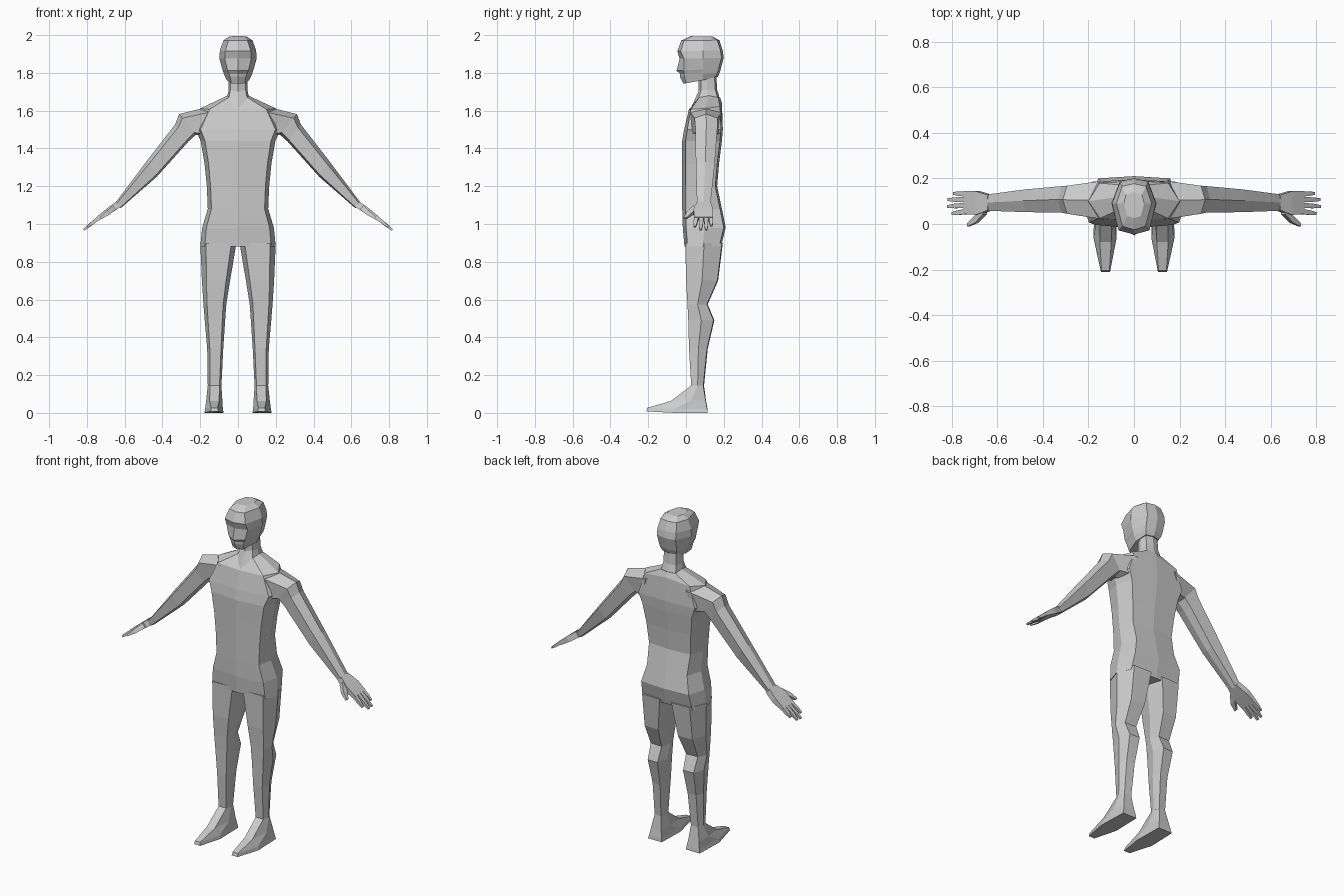
import bpy, bmesh
from mathutils import Vector


def loft(name, rings, mirror=False):
    """Skin a list of equal-length rings, cap both ends, optionally mirror in x."""
    bm = bmesh.new()
    rows = [[bm.verts.new(p) for p in ring] for ring in rings]
    n = len(rows[0])
    for a, b in zip(rows, rows[1:]):
        for i in range(n):
            j = (i + 1) % n
            bm.faces.new((a[i], a[j], b[j], b[i]))
    bm.faces.new(rows[0])
    bm.faces.new(rows[-1])
    bmesh.ops.recalc_face_normals(bm, faces=bm.faces)
    mesh = bpy.data.meshes.new(name)
    bm.to_mesh(mesh)
    bm.free()
    ob = bpy.data.objects.new(name, mesh)
    bpy.context.collection.objects.link(ob)
    if mirror:
        m = ob.modifiers.new("Mirror", 'MIRROR')
        m.use_clip = False
        m.use_mirror_merge = False
    return ob


def full(half):
    """Complete a half ring (front centre to back centre) to the other side."""
    return half + [(-x, y, z) for x, y, z in half[-2:0:-1]]


def body_ring(z, w, yf, yb, back=0.83, front=0.88):
    return full([(0, yf, z), (w * front, yf + 0.017, z), (w, (yf + yb) / 2, z),
                 (w * back, yb - 0.01, z), (0, yb, z)])


# torso
torso = [body_ring(*r) for r in (
    (0.88, 0.20, -0.008, 0.185), (0.98, 0.19, -0.017, 0.21), (1.08, 0.16, -0.02, 0.19),
    (1.20, 0.165, -0.02, 0.165), (1.32, 0.177, -0.02, 0.175), (1.44, 0.198, -0.02, 0.19),
    (1.50, 0.225, -0.01, 0.195))]
torso.append(full([(0, 0.015, 1.605), (0.15, 0.025, 1.607), (0.20, 0.10, 1.612),
                   (0.15, 0.18, 1.622), (0, 0.19, 1.64)]))
torso.append(full([(0, 0.035, 1.615), (0.05, 0.07, 1.67), (0.055, 0.12, 1.68),
                   (0.05, 0.17, 1.67), (0, 0.18, 1.67)]))
loft("torso", torso)

# neck
loft("neck", [
    full([(0, 0.02, 1.60), (0.05, 0.065, 1.66), (0.058, 0.115, 1.67), (0.05, 0.17, 1.66), (0, 0.18, 1.66)]),
    full([(0, 0.065, 1.70), (0.04, 0.08, 1.71), (0.05, 0.115, 1.71), (0.042, 0.155, 1.71), (0, 0.165, 1.71)]),
    full([(0, 0.065, 1.79), (0.04, 0.08, 1.79), (0.05, 0.115, 1.79), (0.04, 0.15, 1.79), (0, 0.16, 1.79)])])


# head: front centre y, front corner x/y, side x, back corner x, back y; front z, back z
def head_ring(yf, cx, cy, sx, bx, yb, zf, zb):
    return full([(0, yf, zf), (cx, cy, zf), (sx, 0.09, (zf + zb) / 2),
                 (bx, yb - 0.012, zb), (0, yb, zb)])


loft("head", [head_ring(*r) for r in (
    (-0.015, 0.035, 0.0, 0.06, 0.045, 0.168, 1.745, 1.778),
    (-0.033, 0.042, -0.008, 0.073, 0.055, 0.178, 1.780, 1.80),
    (-0.032, 0.046, -0.010, 0.077, 0.056, 0.181, 1.795, 1.808),
    (-0.050, 0.055, -0.012, 0.083, 0.058, 0.185, 1.812, 1.825),
    (-0.034, 0.070, -0.010, 0.099, 0.062, 0.20, 1.875, 1.88),
    (-0.046, 0.068, -0.028, 0.096, 0.062, 0.194, 1.915, 1.92),
    (-0.025, 0.050, -0.010, 0.077, 0.052, 0.177, 1.972, 1.973),
    (0.025, 0.030, 0.035, 0.045, 0.035, 0.14, 1.994, 1.993))])


# legs: inner x, outer x, front y, back y
def leg_ring(z, xi, xo, yf, yb):
    w, ym = xo - xi, (yf + yb) / 2
    return [(xi + w * 0.14, yf, z), (xo - w * 0.16, yf, z), (xo, ym, z),
            (xo - w * 0.22, yb - 0.004, z), (xi + w * 0.16, yb, z), (xi, ym, z)]


loft("leg", [leg_ring(*r) for r in (
    (0.90, 0.008, 0.20, -0.003, 0.195), (0.70, 0.042, 0.191, 0.0, 0.17),
    (0.575, 0.062, 0.183, 0.008, 0.115), (0.49, 0.068, 0.176, 0.012, 0.15),
    (0.34, 0.078, 0.163, 0.016, 0.115), (0.14, 0.088, 0.16, 0.028, 0.095))], True)

# feet
loft("foot", [
    leg_ring(0.145, 0.088, 0.16, 0.028, 0.095),
    [(0.10, -0.08, 0.063), (0.15, -0.08, 0.063), (0.168, 0.03, 0.07),
     (0.16, 0.105, 0.06), (0.09, 0.107, 0.06), (0.083, 0.03, 0.07)],
    [(0.108, -0.205, 0.027), (0.142, -0.205, 0.027), (0.174, -0.06, 0.02),
     (0.167, 0.112, 0.02), (0.083, 0.114, 0.02), (0.08, -0.06, 0.02)],
    [(0.105, -0.21, 0.008), (0.145, -0.21, 0.008), (0.178, -0.06, 0),
     (0.172, 0.115, 0), (0.08, 0.115, 0), (0.076, -0.06, 0)]], True)


# arms: outer (x, z), under (x, z), front y, back y
def arm_ring(ox, oz, ux, uz, yf, yb):
    o, u, ym = Vector((ox, 0, oz)), Vector((ux, 0, uz)), (yf + yb) / 2

    def at(t, y):
        p = o.lerp(u, t)
        return (p.x, y, p.z)
    return [at(0, ym), at(0.2, yb), at(0.9, yb - 0.012), at(1, ym), at(0.9, yf + 0.006), at(0.2, yf)]


loft("arm", [arm_ring(*r) for r in (
    (0.12, 1.63, 0.18, 1.46, 0.02, 0.19), (0.312, 1.582, 0.222, 1.473, 0.045, 0.168),
    (0.333, 1.527, 0.262, 1.437, 0.05, 0.166), (0.486, 1.33, 0.43, 1.25, 0.052, 0.152),
    (0.645, 1.118, 0.622, 1.083, 0.058, 0.13))], True)

# hands: flat sections following the slope of the forearm
SLOPE = Vector((0.78, 0, -0.62)).normalized()
NORMAL = Vector((-SLOPE.z, 0, SLOPE.x))


def flat_ring(x, y, z, hy, hn):
    c, w = Vector((x, y, z)), Vector((0, 1, 0))
    return [c + w * a * hy + NORMAL * b * hn for a, b in ((-1, -1), (1, -1), (1, 1), (-1, 1))]


loft("palm", [flat_ring(*r) for r in (
    (0.632, 0.094, 1.105, 0.034, 0.018), (0.685, 0.092, 1.068, 0.052, 0.017),
    (0.742, 0.094, 1.028, 0.050, 0.011))], True)

for name, y0, y1, tip in (("index_finger", 0.055, 0.046, 0.797), ("middle_finger", 0.082, 0.077, 0.817),
                          ("ring_finger", 0.107, 0.107, 0.815), ("little_finger", 0.132, 0.134, 0.790)):
    rings = []
    for t, hy, hn in ((0, 0.0115, 0.010), (0.6, 0.010, 0.0085), (1, 0.006, 0.005)):
        x = 0.732 + (tip - 0.732) * t
        rings.append(flat_ring(x, y0 + (y1 - y0) * t, 1.036 - (x - 0.732) * 0.79, hy, hn))
    loft(name, rings, True)

loft("thumb", [flat_ring(*r) for r in (
    (0.655, 0.062, 1.088, 0.020, 0.015), (0.690, 0.022, 1.058, 0.017, 0.012),
    (0.728, -0.004, 1.030, 0.008, 0.006))], True)
